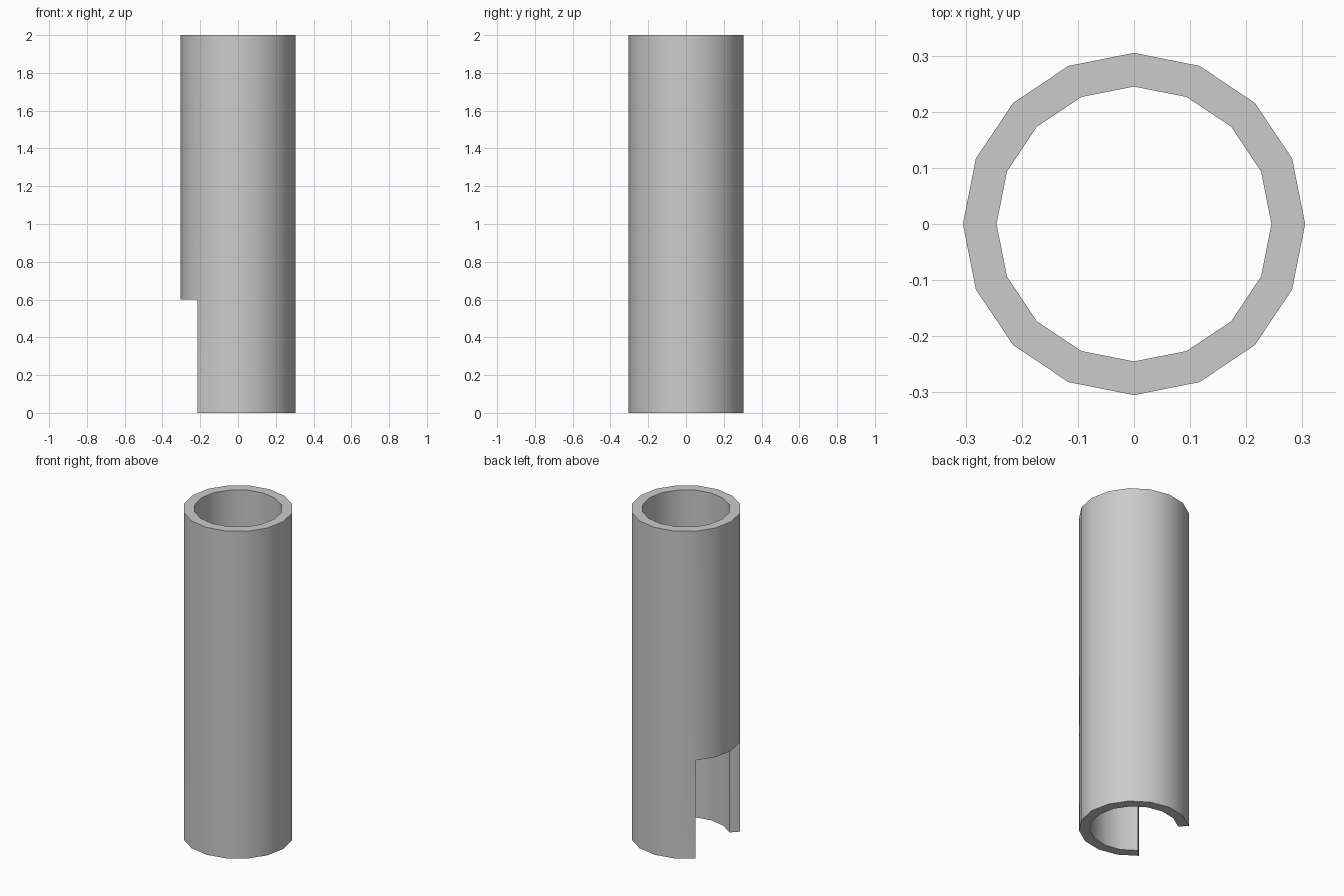
import bpy, bmesh, math

if "Cube" in bpy.data.objects:
    bpy.data.objects.remove(bpy.data.objects["Cube"])

SIDES = 16
OUTER, INNER = 0.305, 0.245
LEVELS = (0.0, 0.6, 2.0)
NOTCH = range(6, 10)  # segments from 135 to 225 degrees, facing -x

bm = bmesh.new()
cache = {}


def vert(i, r, z):
    key = (i % SIDES, r, z)
    if key not in cache:
        a = math.tau * i / SIDES
        cache[key] = bm.verts.new((r * math.cos(a), r * math.sin(a), z))
    return cache[key]


def solid(i, tier):
    return tier == 1 or (tier == 0 and i % SIDES not in NOTCH)


# tube wall: each segment gets only its exposed faces
for tier in (0, 1):
    lo, hi = LEVELS[tier], LEVELS[tier + 1]
    for i in range(SIDES):
        if not solid(i, tier):
            continue
        j = i + 1
        for r in (OUTER, INNER):
            bm.faces.new([vert(i, r, lo), vert(j, r, lo), vert(j, r, hi), vert(i, r, hi)])
        # horizontal rims
        for z, other in ((lo, tier - 1), (hi, tier + 1)):
            if not solid(i, other):
                bm.faces.new([vert(i, OUTER, z), vert(j, OUTER, z), vert(j, INNER, z), vert(i, INNER, z)])
        # notch sides
        for k, other in ((i, i - 1), (j, i + 1)):
            if not solid(other, tier):
                bm.faces.new([vert(k, OUTER, lo), vert(k, INNER, lo), vert(k, INNER, hi), vert(k, OUTER, hi)])

bmesh.ops.recalc_face_normals(bm, faces=bm.faces[:])
mesh = bpy.data.meshes.new("notched_tube")
bm.to_mesh(mesh)
bm.free()

tube = bpy.data.objects.new("notched_tube", mesh)
bpy.context.collection.objects.link(tube)
bpy.context.view_layer.objects.active = tube
tube.select_set(True)
bpy.ops.object.shade_smooth_by_angle(angle=math.radians(30))
